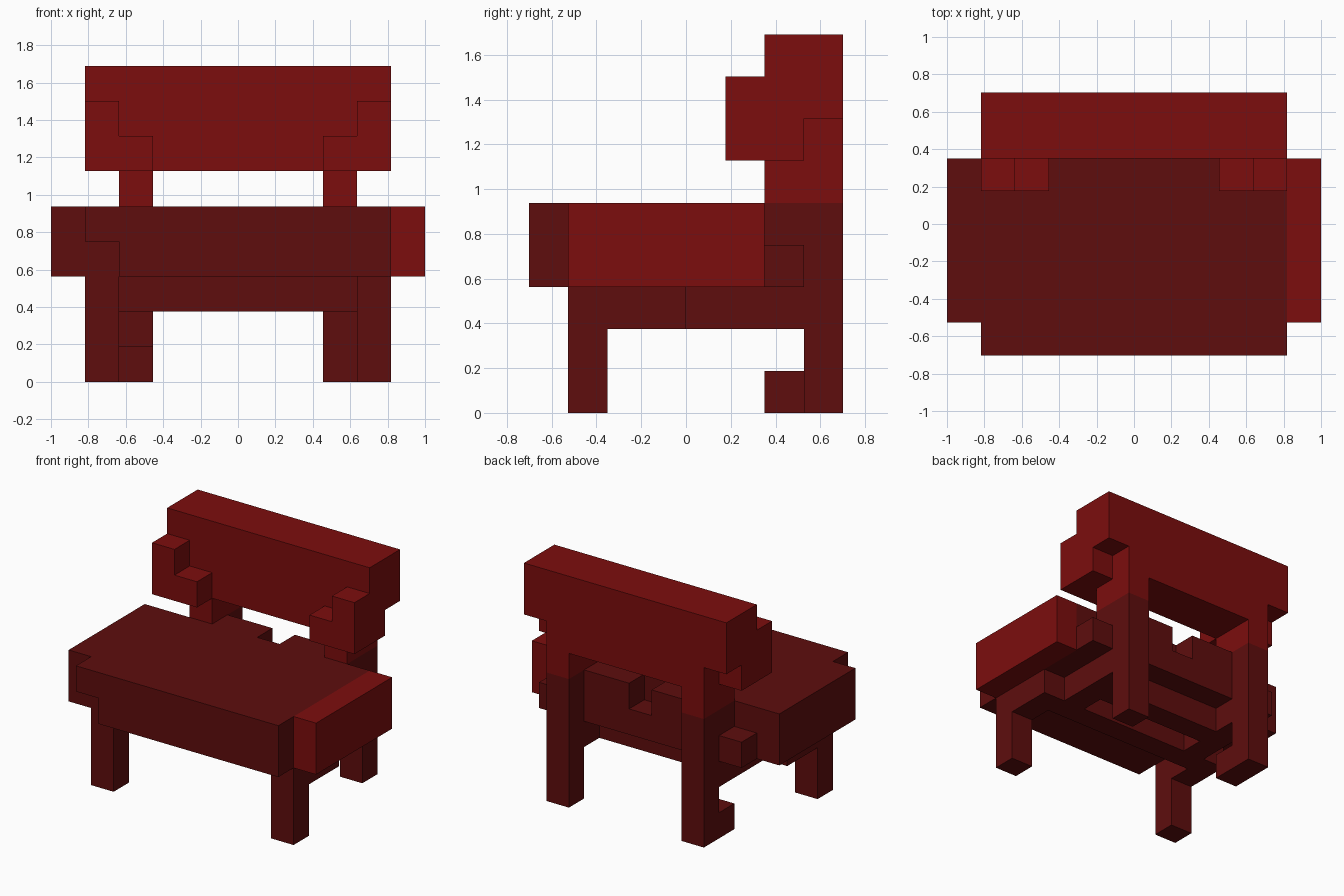
import bpy, bmesh

if "Cube" in bpy.data.objects:
    bpy.data.objects.remove(bpy.data.objects["Cube"])

# The chair sits on a regular block grid: 11 x 8 x 9 cells
NX, NY, NZ = 11, 8, 9
SX, SY, SZ = 2 / NX, 1.405 / NY, 1.69 / NZ


def material(name, color):
    m = bpy.data.materials.new(name)
    m.diffuse_color = (*color, 1)
    m.use_nodes = True
    m.node_tree.nodes["Principled BSDF"].inputs["Base Color"].default_value = m.diffuse_color
    return m


DARK = material("dark red", (0.112, 0.004, 0.004))
LIGHT = material("bright red", (0.202, 0.004, 0.004))


def box(x, y, z):
    return {(i, j, k) for i in range(*x) for j in range(*y) for k in range(*z)}


def both(x, y, z):
    """Box plus its mirror image across x = 0."""
    return box(x, y, z) | box((NX - x[1], NX - x[0]), y, z)


parts = {
    # thick seat with a chipped front corner and a gap in its rear edge
    "seat": (box((1, 10), (0, 6), (3, 5)) | box((2, 9), (6, 7), (3, 5))
             - {(5, 6, 4)}, DARK),
    "left_arm": (box((0, 1), (1, 6), (3, 5)), DARK),
    "right_arm": (box((10, 11), (1, 6), (3, 5)), LIGHT),
    "seat_brackets": (both((9, 10), (6, 7), (3, 4)), DARK),
    # legs
    "front_legs": (both((9, 10), (1, 2), (0, 3)), DARK),
    "back_legs": (both((8, 9), (7, 8), (0, 5)), DARK),
    "left_foot": (box((2, 3), (6, 7), (0, 1)), DARK),
    # frame under the seat
    "outer_side_rails": (both((9, 10), (2, 4), (2, 3)), DARK),
    "inner_side_rails": (both((8, 9), (4, 7), (2, 3)), DARK),
    "front_rail": (box((2, 9), (3, 4), (2, 3)), DARK),
    "back_rail": (box((3, 8), (5, 6), (2, 3)), DARK),
    # backrest
    "backrest_posts": (both((8, 9), (6, 8), (5, 6)), LIGHT),
    "backrest": (box((1, 10), (6, 8), (7, 9)) | box((2, 9), (6, 8), (6, 7))
                 | both((9, 10), (6, 7), (6, 7)), LIGHT),
    "backrest_wings": (both((9, 10), (5, 6), (6, 8))
                       | both((8, 9), (5, 6), (6, 7)), LIGHT),
}
parts["seat"][0].discard((1, 0, 3))

filled = set().union(*(cells for cells, _ in parts.values()))


def build(name, cells, mat):
    """Make one object from the exposed sides of its cells."""
    bm = bmesh.new()
    verts = {}

    def vert(p):
        if p not in verts:
            verts[p] = bm.verts.new(((p[0] - NX / 2) * SX,
                                     (p[1] - NY / 2) * SY, p[2] * SZ))
        return verts[p]

    for cell in sorted(cells):
        for axis in range(3):
            u, v = (axis + 1) % 3, (axis + 2) % 3
            for side in (0, 1):
                near = list(cell)
                near[axis] += 1 if side else -1
                if tuple(near) in filled:
                    continue
                loop = []
                for du, dv in ((0, 0), (1, 0), (1, 1), (0, 1)):
                    p = list(cell)
                    p[axis] += side
                    p[u] += du
                    p[v] += dv
                    loop.append(vert(tuple(p)))
                bm.faces.new(loop if side else loop[::-1])
    # merge the cell sides into large flat faces
    bmesh.ops.dissolve_limit(bm, angle_limit=0.01, verts=bm.verts[:],
                             edges=bm.edges[:])
    mesh = bpy.data.meshes.new(name)
    bm.to_mesh(mesh)
    bm.free()
    mesh.materials.append(mat)
    bpy.context.collection.objects.link(bpy.data.objects.new(name, mesh))


for part, (cells, mat) in parts.items():
    build(part, cells, mat)
